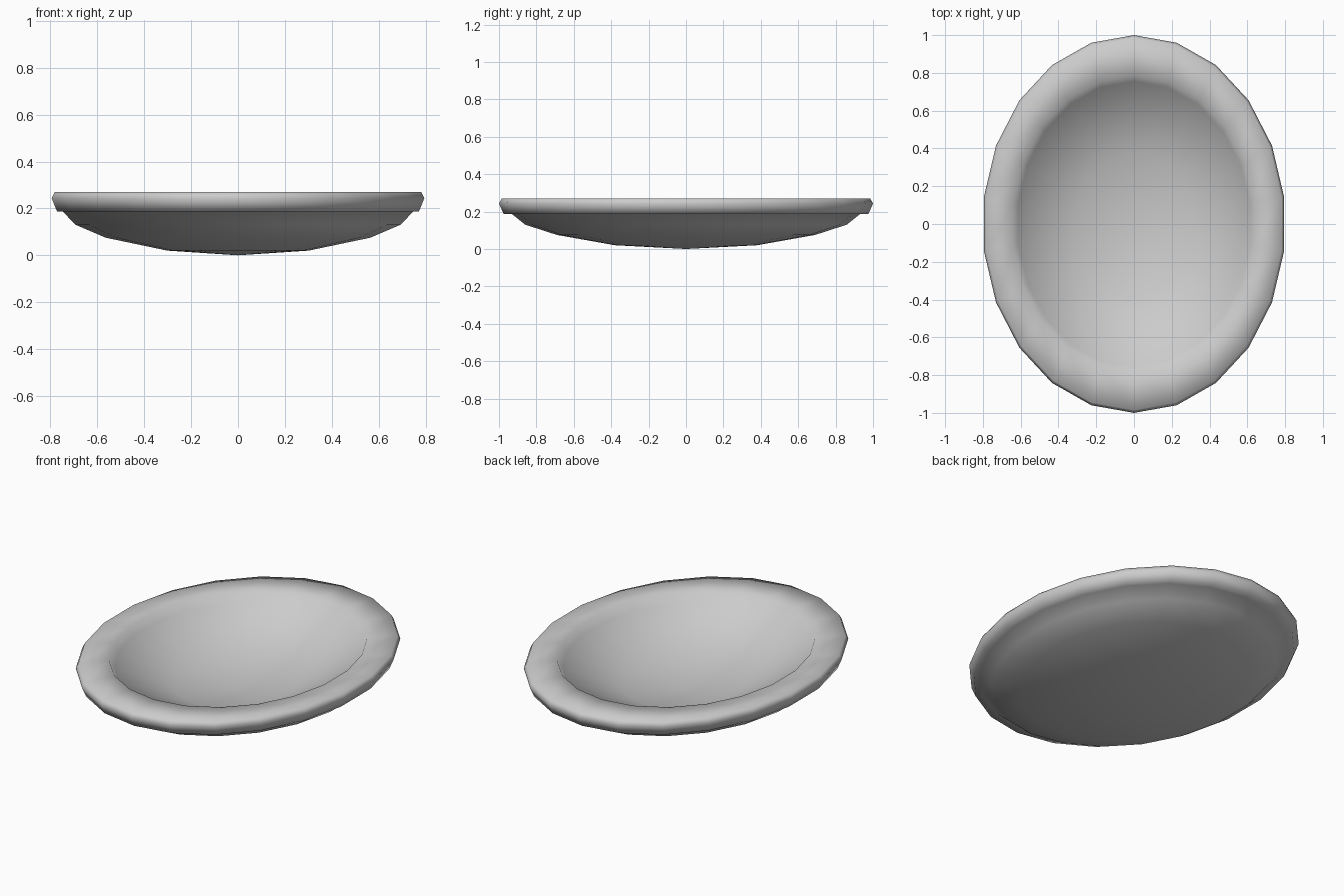
import bpy, bmesh, math

if "Cube" in bpy.data.objects:
    bpy.data.objects.remove(bpy.data.objects["Cube"])

SIDES = 22
# Profile rings: half length in y, half width in x, height
underside = [(0.38, 0.305, 0.020), (0.69, 0.57, 0.075),
             (0.86, 0.70, 0.13), (0.93, 0.755, 0.186)]
rim = [(0.975, 0.78, 0.187), (1.0, 0.803, 0.243),
       (0.985, 0.79, 0.270), (0.785, 0.645, 0.270)]
inside = [(0.755, 0.62, 0.225), (0.38, 0.31, 0.085)]

bm = bmesh.new()


def ring(length, width, z):
    return [bm.verts.new((width * math.sin(2 * math.pi * i / SIDES),
                          length * math.cos(2 * math.pi * i / SIDES), z))
            for i in range(SIDES)]


# Dish: one closed lathe-like skin from the base centre round to the bowl centre
rings = [ring(*p) for p in underside + rim + inside]
base = bm.verts.new((0, 0, 0))
floor = bm.verts.new((0, 0, 0.04))
for i in range(SIDES):
    j = (i + 1) % SIDES
    bm.faces.new((base, rings[0][i], rings[0][j]))
    for a, b in zip(rings, rings[1:]):
        bm.faces.new((a[i], b[i], b[j], a[j]))
    bm.faces.new((rings[-1][i], floor, rings[-1][j]))
bmesh.ops.recalc_face_normals(bm, faces=bm.faces[:])

mesh = bpy.data.meshes.new("oval_dish")
bm.to_mesh(mesh)
bm.free()
dish = bpy.data.objects.new("oval_dish", mesh)
bpy.context.collection.objects.link(dish)
for p in mesh.polygons:
    p.use_smooth = True
